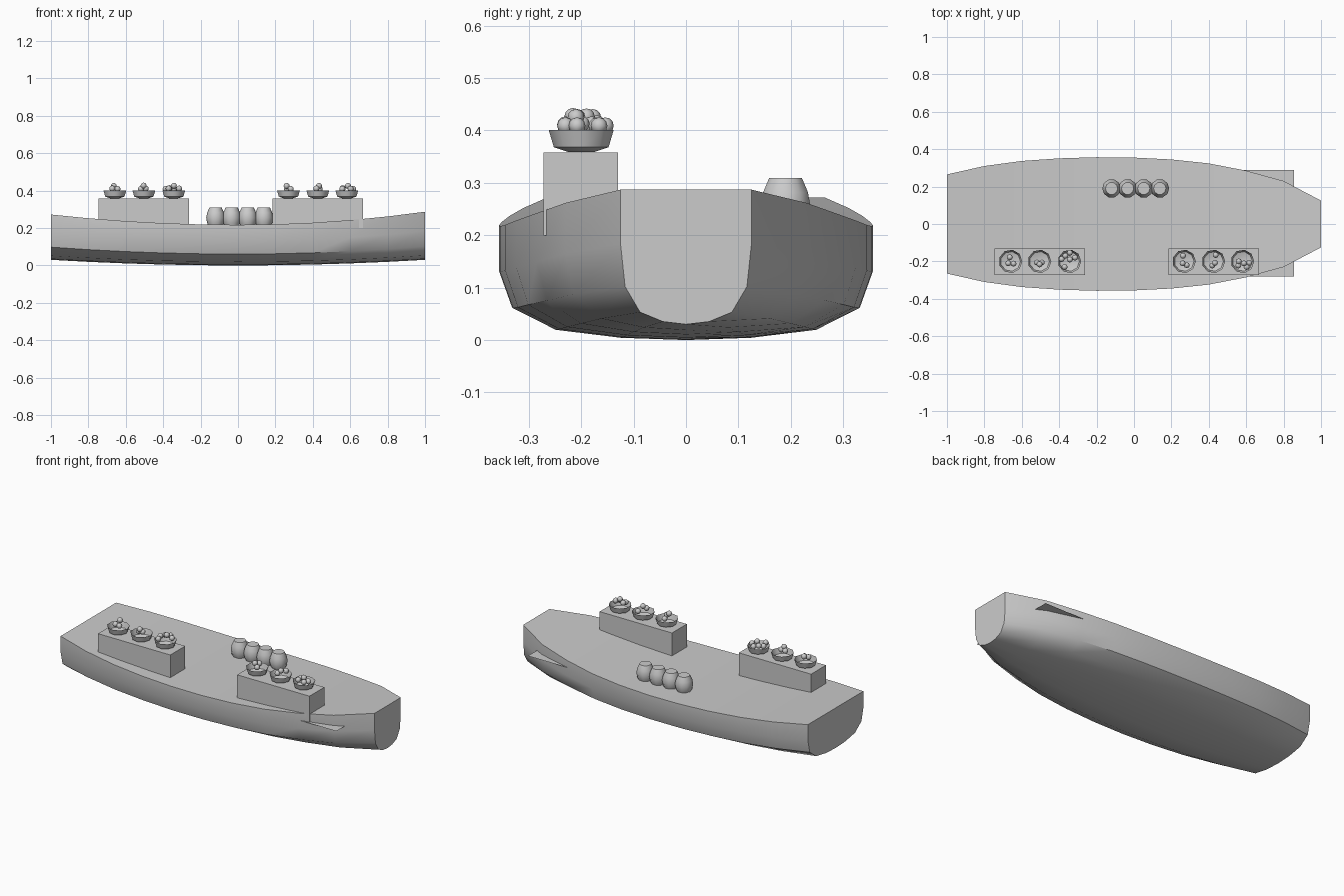
import bpy, bmesh, math
from mathutils import Matrix

if "Cube" in bpy.data.objects:
    bpy.data.objects.remove(bpy.data.objects["Cube"])


def finish(name, bm, smooth=None):
    bmesh.ops.recalc_face_normals(bm, faces=bm.faces)
    me = bpy.data.meshes.new(name)
    bm.to_mesh(me)
    bm.free()
    ob = bpy.data.objects.new(name, me)
    bpy.context.collection.objects.link(ob)
    if smooth:
        bpy.ops.object.select_all(action='DESELECT')
        ob.select_set(True)
        bpy.context.view_layer.objects.active = ob
        bpy.ops.object.shade_smooth_by_angle(angle=math.radians(smooth))
    return ob


def box(name, x0, x1, y0, y1, z0, z1):
    bm = bmesh.new()
    m = Matrix.Translation(((x0 + x1) / 2, (y0 + y1) / 2, (z0 + z1) / 2))
    bmesh.ops.create_cube(bm, size=1, matrix=m @ Matrix.Diagonal((x1 - x0, y1 - y0, z1 - z0, 1)))
    return finish(name, bm)


def lathe(name, profile, sides, loc, cap_top=False, cap_bottom=False, smooth=40):
    bm = bmesh.new()
    rings = []
    for r, z in profile:
        rings.append([bm.verts.new((loc[0] + r * math.cos(2 * math.pi * i / sides),
                                    loc[1] + r * math.sin(2 * math.pi * i / sides),
                                    loc[2] + z)) for i in range(sides)])
    for a, b in zip(rings, rings[1:]):
        for i in range(sides):
            j = (i + 1) % sides
            bm.faces.new((a[i], a[j], b[j], b[i]))
    if cap_bottom:
        bm.faces.new(rings[0][::-1])
    if cap_top:
        bm.faces.new(rings[-1])
    return finish(name, bm, smooth)


# Hull: one cross-section scaled along the stations, closed by deck and ends
half_widths = [0.265, 0.31, 0.337, 0.351, 0.357, 0.355, 0.345, 0.324, 0.285, 0.23, 0.125]
section = [(1, 1), (1, 0.6), (0.93, 0.28), (0.7, 0.09), (0.35, 0.02), (0, 0)]
section += [(-u, v) for u, v in section[-2::-1]]
bm = bmesh.new()
rings = []
for i, w in enumerate(half_widths):
    x = -1 + 0.2 * i
    keel = 0.03 * x * x
    sheer = 0.217 + (0.07 if x > 0 else 0.055) * x * x
    rings.append([bm.verts.new((x, u * w, keel + v * (sheer - keel))) for u, v in section])
for a, b in zip(rings, rings[1:]):
    for j in range(len(section)):
        k = (j + 1) % len(section)
        bm.faces.new((a[j], a[k], b[k], b[j]))
bm.faces.new(rings[0])
bm.faces.new(rings[-1])
finish("hull", bm, 40)

# Floor sheet just below deck level, poking out near the bow
bm = bmesh.new()
bmesh.ops.create_grid(bm, x_segments=1, y_segments=1, size=1,
                      matrix=Matrix.Translation((0, 0.003, 0.2)) @ Matrix.Diagonal((0.855, 0.285, 1, 1)))
finish("floor", bm)

# Market counters
box("counter_stern", -0.745, -0.262, -0.272, -0.13, 0.2, 0.358)
box("counter_bow", 0.185, 0.668, -0.272, -0.13, 0.2, 0.358)

# Barrels
for i in range(4):
    lathe("barrel", [(0.033, 0), (0.045, 0.027), (0.05, 0.055), (0.045, 0.082), (0.033, 0.109)],
          10, (-0.12 + 0.086 * i, 0.19, 0.2), True, True)

# Bowls with fruit: offsets (x, y, z) from each bowl's base centre
bowls = {
    -0.660: [(-0.012, -0.01, 0.052), (0.016, -0.012, 0.05), (-0.004, 0.022, 0.066)],
    -0.505: [(-0.014, -0.006, 0.05), (0.012, -0.006, 0.052), (0, -0.016, 0.068)],
    -0.345: [(-0.042, 0.012, 0.05), (-0.022, 0.03, 0.054), (0.002, 0.046, 0.05),
             (0.03, 0.02, 0.052), (-0.026, -0.03, 0.052), (0.002, 0.01, 0.067)],
    0.268: [(-0.006, 0.03, 0.05), (-0.008, -0.01, 0.066), (0.014, -0.02, 0.05)],
    0.425: [(0.012, 0.034, 0.05), (-0.006, -0.022, 0.052), (0.008, -0.008, 0.066)],
    0.580: [(-0.022, -0.022, 0.05), (0.008, -0.01, 0.066), (0.036, -0.008, 0.05),
            (-0.02, 0.0, 0.054), (0.022, -0.03, 0.05)],
}
for bx, fruits in bowls.items():
    lathe("bowl", [(0.025, 0), (0.053, 0.009), (0.063, 0.042)], 9, (bx, -0.2, 0.359), False, True)
    for fx, fy, fz in fruits:
        bm = bmesh.new()
        bmesh.ops.create_uvsphere(bm, u_segments=8, v_segments=6, radius=0.016,
                                  matrix=Matrix.Translation((bx + fx, -0.2 + fy, 0.359 + fz)))
        finish("fruit", bm, 50)
